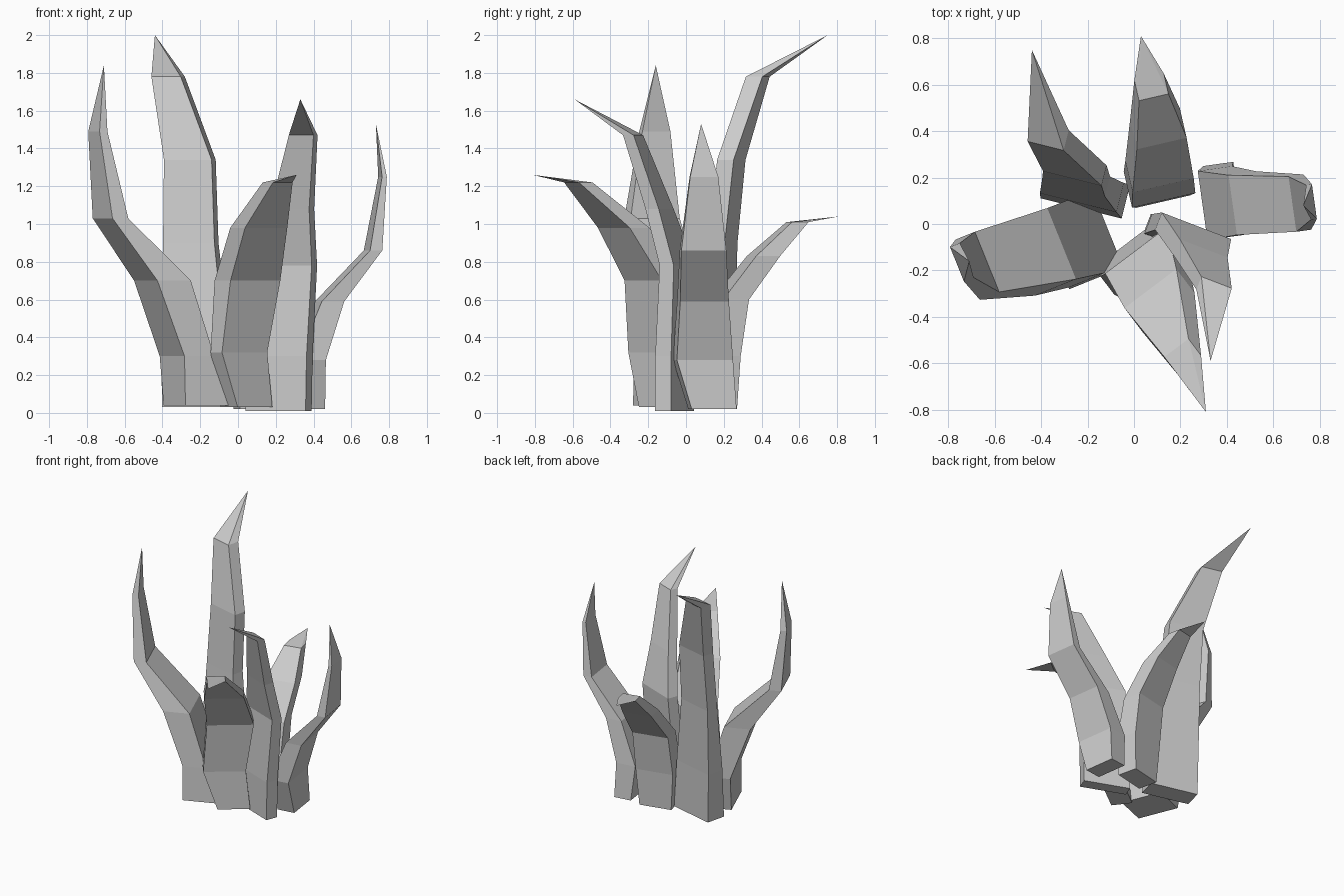
import bpy
import bmesh
from math import sin, cos, radians
from mathutils import Vector


def leaf(name, angle, rings, tip):
    """Four-sided curled blade. Each ring is (z, x, y, width, thickness)."""
    a = radians(angle)
    wide = Vector((cos(a), sin(a), 0))
    out = Vector((sin(a), -cos(a), 0))
    bm = bmesh.new()
    loops = []
    for z, x, y, w, t in rings:
        c = Vector((x, y, z))
        loops.append([bm.verts.new(c + wide * (w / 2 * i) + out * (t / 2 * j))
                      for i, j in ((-1, 1), (1, 1), (1, -1), (-1, -1))])
    bm.faces.new(loops[0])
    for lo, hi in zip(loops, loops[1:]):
        for k in range(4):
            n = (k + 1) % 4
            bm.faces.new((lo[k], lo[n], hi[n], hi[k]))
    top = bm.verts.new(tip)
    for k in range(4):
        bm.faces.new((loops[-1][k], loops[-1][(k + 1) % 4], top))
    bmesh.ops.recalc_face_normals(bm, faces=bm.faces)
    me = bpy.data.meshes.new(name)
    bm.to_mesh(me)
    bm.free()
    bpy.context.collection.objects.link(bpy.data.objects.new(name, me))


# Left leaf, curling upright
leaf("left_leaf", -68, [
    (0.04, -0.22, -0.09, 0.31, 0.25), (0.30, -0.27, -0.08, 0.35, 0.17),
    (0.70, -0.40, -0.12, 0.33, 0.19), (1.03, -0.675, -0.18, 0.28, 0.09),
    (1.49, -0.742, -0.165, 0.16, 0.045)], (-0.71, -0.16, 1.84))

# Tall leaf leaning backward
leaf("tall_back_leaf", 166, [
    (0.03, -0.21, 0.14, 0.36, 0.15), (0.40, -0.225, 0.155, 0.34, 0.13),
    (0.90, -0.25, 0.195, 0.28, 0.09), (1.34, -0.255, 0.24, 0.26, 0.09),
    (1.78, -0.37, 0.38, 0.16, 0.09)], (-0.44, 0.75, 2.0))

# Short leaf folding backward
leaf("short_back_leaf", 193, [
    (0.02, 0.11, 0.17, 0.24, 0.15), (0.30, 0.11, 0.18, 0.28, 0.16),
    (0.60, 0.11, 0.235, 0.27, 0.14), (0.83, 0.105, 0.41, 0.22, 0.13),
    (1.01, 0.075, 0.59, 0.13, 0.09)], (0.03, 0.81, 1.04))

# Right leaf, curling upright
leaf("right_leaf", 98, [
    (0.02, 0.38, 0.14, 0.24, 0.13), (0.28, 0.37, 0.09, 0.30, 0.15),
    (0.59, 0.485, 0.09, 0.26, 0.12), (0.86, 0.715, 0.09, 0.24, 0.065),
    (1.25, 0.765, 0.095, 0.15, 0.025)], (0.73, 0.08, 1.53))

# Front leaf folding forward
leaf("front_leaf", 37, [
    (0.03, 0.045, -0.12, 0.23, 0.15), (0.32, 0.005, -0.175, 0.30, 0.10),
    (0.70, 0.05, -0.17, 0.33, 0.14), (0.98, 0.11, -0.33, 0.28, 0.13),
    (1.22, 0.21, -0.57, 0.13, 0.09)], (0.31, -0.81, 1.26))

# Front right leaf, tip bent forward
leaf("front_right_leaf", -21, [
    (0.01, 0.215, -0.06, 0.34, 0.09), (0.30, 0.22, -0.06, 0.34, 0.09),
    (0.78, 0.255, -0.045, 0.32, 0.08), (1.08, 0.287, -0.14, 0.22, 0.075),
    (1.47, 0.345, -0.28, 0.14, 0.06)], (0.33, -0.59, 1.66))
